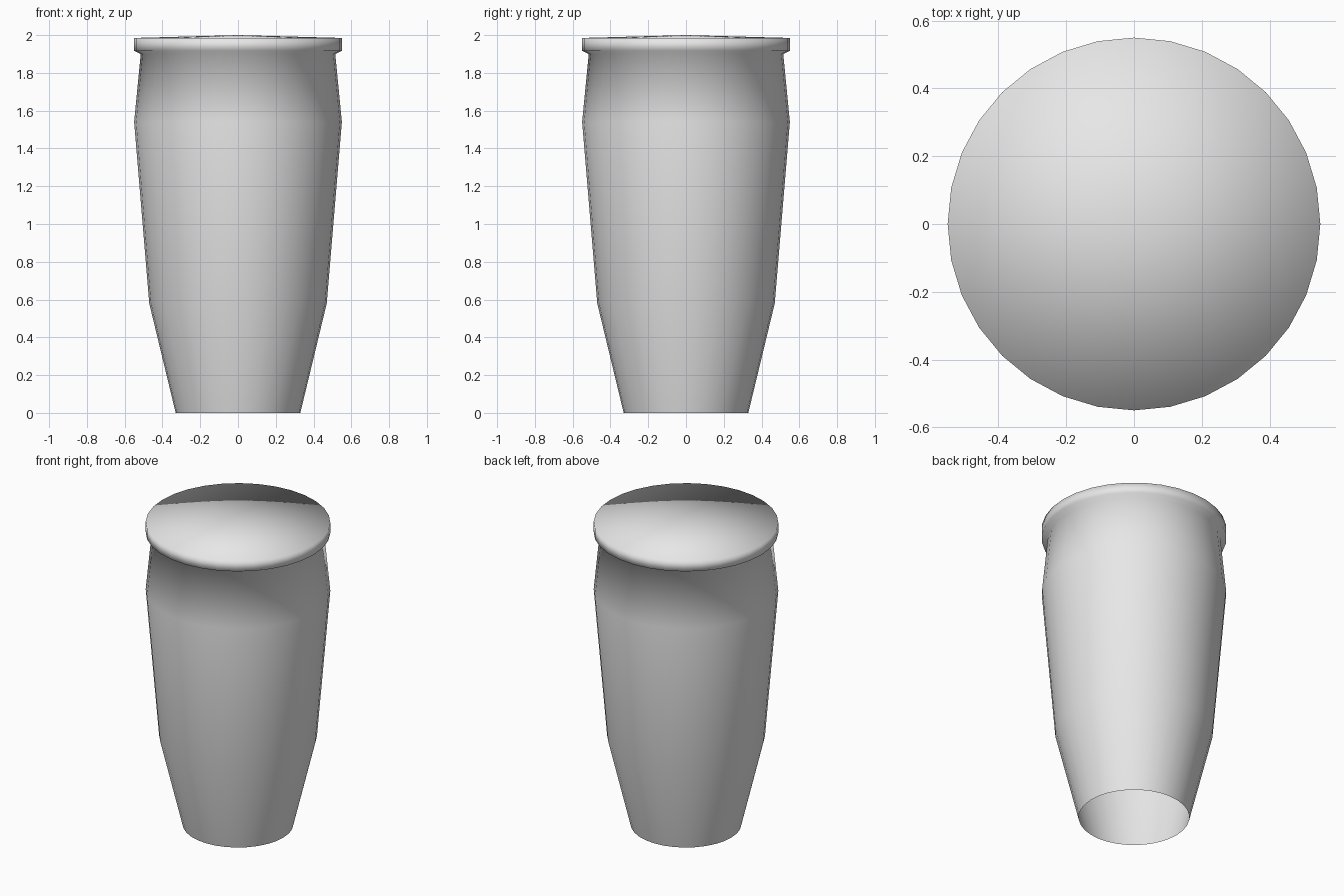
import bpy, bmesh
from math import cos, sin, tau

cube = bpy.data.objects.get("Cube")
if cube:
    bpy.data.objects.remove(cube, do_unlink=True)

SIDES = 32

# Plain grey finish
grey = bpy.data.materials.new("light_grey")
grey.use_nodes = True
color = (0.8, 0.8, 0.8, 1)
grey.diffuse_color = color
grey.node_tree.nodes["Principled BSDF"].inputs["Base Color"].default_value = color

# Profile (radius, height): open foot, tapered shell, overhanging head rim
profile = [
    (0.33, 0), (0.47, 0.58), (0.55, 1.54),
    (0.515, 1.9), (0.55, 1.917), (0.55, 1.985),
]

bm = bmesh.new()
rings = [
    [bm.verts.new((r * cos(tau * i / SIDES), r * sin(tau * i / SIDES), z))
     for i in range(SIDES)]
    for r, z in profile
]

# Walls between neighbouring rings
for low, high in zip(rings, rings[1:]):
    for i in range(SIDES):
        j = (i + 1) % SIDES
        bm.faces.new((low[i], low[j], high[j], high[i]))

# Slightly raised head, closed with a fan
peak = bm.verts.new((0, 0, 2))
top = rings[-1]
for i in range(SIDES):
    bm.faces.new((top[i], top[(i + 1) % SIDES], peak))

# Shading flows smoothly over the rim, so head and shell share one mesh
for face in bm.faces:
    face.smooth = True

mesh = bpy.data.meshes.new("drum_shell_and_head")
bm.to_mesh(mesh)
bm.free()
mesh.materials.append(grey)
drum = bpy.data.objects.new("drum_shell_and_head", mesh)
bpy.context.collection.objects.link(drum)
